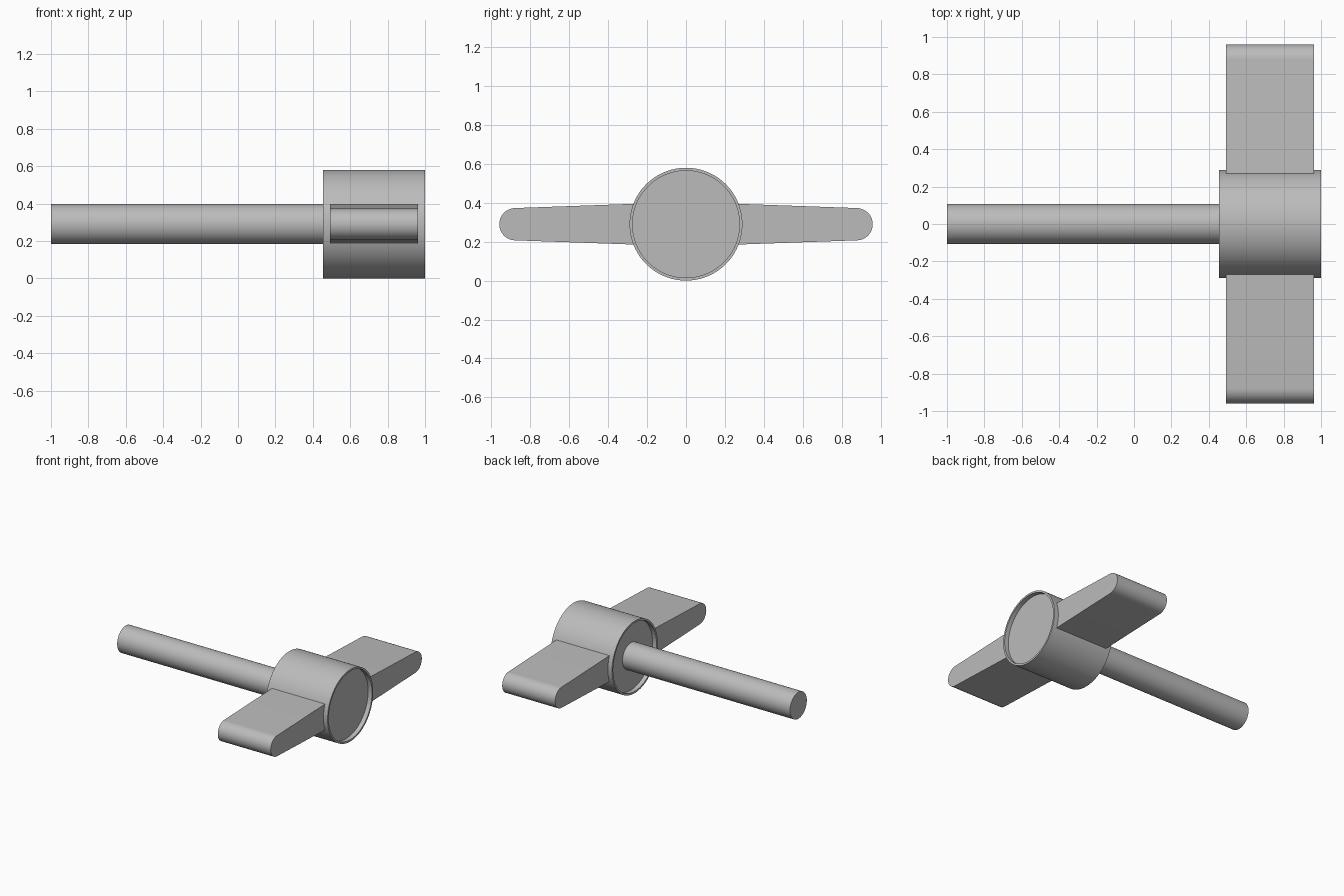
import bpy, bmesh, math
from mathutils import Matrix, Vector

cube = bpy.data.objects.get("Cube")
if cube:
    bpy.data.objects.remove(cube, do_unlink=True)

AXIS_Z = 0.29

grey = bpy.data.materials.new("plain grey")
grey.use_nodes = True
grey.diffuse_color = (0.5, 0.5, 0.5, 1)
grey.node_tree.nodes["Principled BSDF"].inputs["Base Color"].default_value = (0.5, 0.5, 0.5, 1)


def finish(name, bm):
    """Turn a bmesh into a smooth-shaded object with sharp edges kept."""
    bmesh.ops.remove_doubles(bm, verts=bm.verts, dist=1e-5)
    bmesh.ops.recalc_face_normals(bm, faces=bm.faces)
    mesh = bpy.data.meshes.new(name)
    bm.to_mesh(mesh)
    bm.free()
    mesh.materials.append(grey)
    obj = bpy.data.objects.new(name, mesh)
    bpy.context.collection.objects.link(obj)
    obj.location.z = AXIS_Z
    bpy.ops.object.select_all(action='DESELECT')
    obj.select_set(True)
    bpy.context.view_layer.objects.active = obj
    bpy.ops.object.shade_smooth_by_angle(angle=math.radians(30))
    return obj


def lathe(name, profile, steps=96):
    """Spin an (x, radius) profile around the x axis."""
    bm = bmesh.new()
    verts = [bm.verts.new((x, 0, r)) for x, r in profile]
    edges = [bm.edges.new(pair) for pair in zip(verts, verts[1:])]
    bmesh.ops.spin(bm, geom=verts + edges, cent=(0, 0, 0), axis=(1, 0, 0),
                   angle=math.tau, steps=steps)
    return finish(name, bm)


# Hub drum with a shallow recess inside a thin rim at both ends
lathe("hub", [(0.49, 0), (0.49, 0.275), (0.455, 0.275), (0.455, 0.29),
              (1.0, 0.29), (1.0, 0.275), (0.965, 0.275), (0.965, 0)])

# Long round stem, seated in the recess of the hub
lathe("stem", [(-1.0, 0), (-1.0, 0.107), (0.5, 0.107), (0.5, 0)])


# Tapered wing with a rounded tip, extruded along the stem direction
def wing(name, side):
    tip, root, centre = 0.083, 0.107, 0.877
    outline = [(0.2, -root)]
    for i in range(25):
        a = math.pi * (i / 24 - 0.5)
        outline.append((centre + tip * math.cos(a), tip * math.sin(a)))
    outline.append((0.2, root))
    bm = bmesh.new()
    face = bm.faces.new([bm.verts.new((0.492, side * y, z)) for y, z in outline])
    ext = bmesh.ops.extrude_face_region(bm, geom=[face])
    moved = [v for v in ext["geom"] if isinstance(v, bmesh.types.BMVert)]
    bmesh.ops.translate(bm, verts=moved, vec=(0.471, 0, 0))
    return finish(name, bm)


wing("front_wing", -1)
wing("back_wing", 1)
